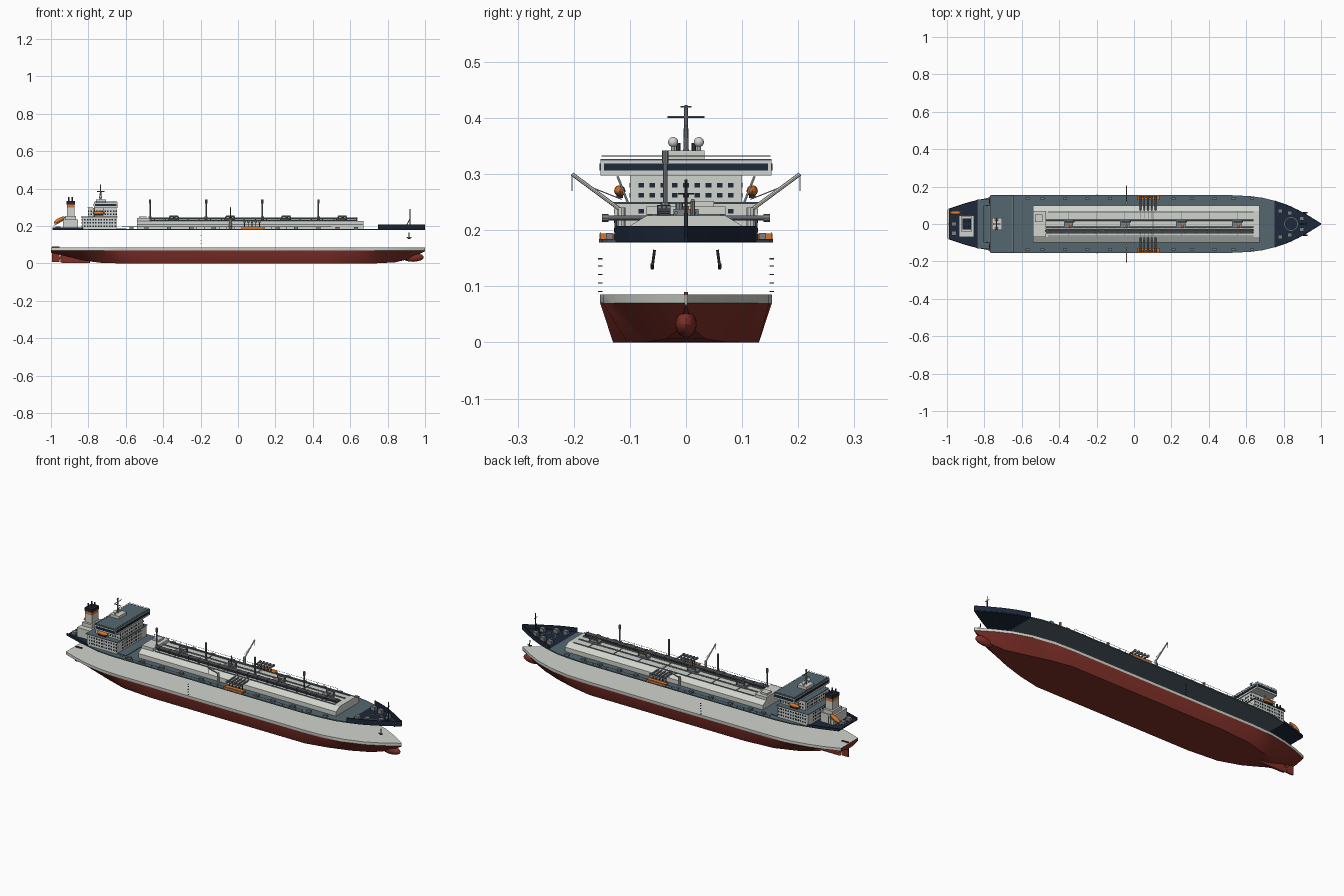
import bpy, bmesh, math
from mathutils import Vector, Matrix

if "Cube" in bpy.data.objects:
    bpy.data.objects.remove(bpy.data.objects["Cube"])


def material(name, r, g, b):
    m = bpy.data.materials.new(name)
    m.use_nodes = True
    m.diffuse_color = (r, g, b, 1)
    m.node_tree.nodes["Principled BSDF"].inputs["Base Color"].default_value = (r, g, b, 1)
    return m


RED = material("hull red", .22, .03, .022)
LIGHT = material("light grey paint", .64, .66, .61)
SLATE = material("deck slate", .09, .135, .16)
NAVY = material("dark navy", .012, .021, .042)
ORANGE = material("safety orange", .7, .18, .025)
PIPE = material("pipe grey", .2, .22, .24)
DARK = material("dark steel", .045, .05, .06)


def finish(bm, name, *mats, smooth=False):
    bmesh.ops.recalc_face_normals(bm, faces=bm.faces)
    mesh = bpy.data.meshes.new(name)
    bm.to_mesh(mesh)
    bm.free()
    ob = bpy.data.objects.new(name, mesh)
    bpy.context.collection.objects.link(ob)
    for m in mats:
        mesh.materials.append(m)
    if smooth:
        bpy.ops.object.select_all(action="DESELECT")
        ob.select_set(True)
        bpy.context.view_layer.objects.active = ob
        bpy.ops.object.shade_smooth_by_angle(angle=math.radians(35))
    return ob


def add_box(bm, x0, x1, y0, y1, z0, z1):
    size = Matrix.Diagonal((x1 - x0, y1 - y0, z1 - z0, 1))
    centre = Matrix.Translation(((x0 + x1) / 2, (y0 + y1) / 2, (z0 + z1) / 2))
    bmesh.ops.create_cube(bm, size=1, matrix=centre @ size)


def add_rod(bm, start, end, r, r_end=None, sides=8):
    a, b = Vector(start), Vector(end)
    turn = (b - a).to_track_quat("Z", "Y").to_matrix().to_4x4()
    bmesh.ops.create_cone(bm, cap_ends=True, segments=sides, radius1=r, radius2=r if r_end is None else r_end,
                          depth=(b - a).length, matrix=Matrix.Translation((a + b) / 2) @ turn)


def boxes(name, mat, *items):
    bm = bmesh.new()
    for item in items:
        add_box(bm, *item)
    return finish(bm, name, mat)


def rods(name, mat, *items):
    bm = bmesh.new()
    for item in items:
        add_rod(bm, *item)
    return finish(bm, name, mat, smooth=True)


def ellipsoid(name, mat, centre, radii, tilt=0):
    bm = bmesh.new()
    place = Matrix.Translation(centre) @ Matrix.Rotation(tilt, 4, "Y") @ Matrix.Diagonal((*radii, 1))
    bmesh.ops.create_uvsphere(bm, u_segments=16, v_segments=10, radius=1, matrix=place)
    return finish(bm, name, mat, smooth=True)


# Lower hull: station = x, half width at top, half width at keel, keel height
stations = [(-1, .075, .02, .058), (-.92, .105, .03, .04), (-.84, .128, .05, .018), (-.74, .147, .08, .004),
            (-.62, .153, .115, 0), (-.45, .153, .13, 0), (.5, .153, .13, 0), (.62, .148, .105, 0),
            (.74, .127, .07, .001), (.84, .094, .035, .006), (.92, .053, .012, .025), (1, .002, .001, .066)]
bm = bmesh.new()
rings = []
for x, top, keel, low in stations:
    half = [(keel, low), (top, .07), (top, .085)]
    ring = half + [(-y, z) for y, z in reversed(half)]
    rings.append([bm.verts.new((x, y, z)) for y, z in ring])
for a, b in zip(rings, rings[1:]):
    for i in range(len(a)):
        j = (i + 1) % len(a)
        bm.faces.new((a[i], a[j], b[j], b[i]))
bm.faces.new(rings[0])
bm.faces.new(rings[-1])
for f in bm.faces:
    f.material_index = 1 if f.calc_center_median().z > .072 else 0
finish(bm, "lower_hull", RED, LIGHT, smooth=True)
ellipsoid("bulbous_bow", RED, (.935, 0, .033), (.058, .019, .024))
boxes("rudder_and_skeg", RED, (-.995, -.955, -.004, .004, .008, .09), (-.94, -.79, -.006, .006, .003, .05))
rods("propeller", ORANGE, ((-.955, 0, .028), (-.935, 0, .028), .006),
     *[((-.945, 0, .028), (-.945, .022 * math.cos(t), .028 + .022 * math.sin(t)), .003, .006)
       for t in (.3, 1.87, 3.44, 5.01)])

# Main deck plate
outline = [(-.99, .08), (-.9, .11), (-.83, .128), (-.75, .148), (-.65, .155), (.5, .155), (.62, .149),
           (.69, .14), (.75, .124), (.82, .1), (.88, .072), (.94, .038), (1, .001)]
bm = bmesh.new()
strips = [[bm.verts.new((x, s * w, z)) for s, z in ((-1, .178), (1, .178), (1, .184), (-1, .184))]
          for x, w in outline]
for a, b in zip(strips, strips[1:]):
    for i in range(4):
        j = (i + 1) % 4
        f = bm.faces.new((a[i], a[j], b[j], b[i]))
        f.material_index = int(not -.83 < f.calc_center_median().x < .75)
bm.faces.new(strips[0]).material_index = 1
bm.faces.new(strips[-1]).material_index = 1
finish(bm, "main_deck", SLATE, NAVY)

# Bulwarks around the bow and stern
for name, points, height in (("bow_bulwark", outline[8:], .207), ("stern_bulwark", outline[:3], .193)):
    bm = bmesh.new()
    for s in (-1, 1):
        row = [(bm.verts.new((x, s * w, .18)), bm.verts.new((x, s * w, height))) for x, w in points]
        for a, b in zip(row, row[1:]):
            bm.faces.new((a[0], b[0], b[1], a[1]))
    wall = finish(bm, name, NAVY)
    solid = wall.modifiers.new("thickness", "SOLIDIFY")
    solid.thickness = .004
    solid.offset = 0

# Cargo trunk with bevelled shoulders
profile = [(.1, .183), (.1, .208), (.07, .226)]
profile += [(-y, z) for y, z in reversed(profile)]
bm = bmesh.new()
ends = [[bm.verts.new((x, y, z)) for y, z in profile] for x in (-.54, .67)]
for i in range(len(profile)):
    j = (i + 1) % len(profile)
    bm.faces.new((ends[0][i], ends[0][j], ends[1][j], ends[1][i]))
for e in ends:
    bm.faces.new(e)
finish(bm, "cargo_trunk", LIGHT)
boxes("trunk_ribs", PIPE, *[(x, x + .003, -.07, .07, .225, .229) for x in (-.35, -.2, -.05, .1, .25, .4, .55)])
boxes("compressor_house", LIGHT, (-.54, -.47, -.07, .07, .2, .242), (-.53, -.49, .01, .05, .24, .252))
boxes("trunk_walkways", SLATE, *[(-.46, .64, s * .064 - .003, s * .064 + .003, .226, .229) for s in (-1, 1)])
boxes("pipe_rack", DARK, (-.46, .64, -.052, -.028, .23, .234),
      *[(-.45 + i * .06, -.445 + i * .06, -.052, -.028, .222, .245) for i in range(19)])
rods("cargo_pipes", PIPE, *[((-.47, y, z), (.64, y, z), .0035) for y, z in
                            ((-.047, .241), (-.039, .241), (-.031, .241), (-.018, .231), (.02, .23))])

# Tank domes with vent masts
masts, domes, loops = [], [], []
for x in (-.35, -.05, .25, .55):
    domes.append((x - .025, x + .025, -.022, .022, .226, .238))
    loops += [((x - .015, .012, .236), (x - .015, .012, .252), .004), ((x - .015, .012, .252), (x + .03, .012, .252), .004),
              ((x + .03, .012, .252), (x + .03, .012, .226), .004), ((x + .01, -.012, .236), (x + .01, -.012, .248), .007)]
    v = x - .12
    masts += [((v, -.037, .22), (v, -.037, .335), .004), ((v, -.037, .32), (v, -.037, .342), .006),
              ((v, -.037, .226), (v, -.037, .25), .008)]
boxes("tank_domes", PIPE, *domes)
boxes("dome_hatches", ORANGE, *[(d[0] + .03, d[0] + .04, -.005, .005, .238, .243) for d in domes])
rods("dome_pipework", PIPE, *loops)
rods("vent_masts", PIPE, *masts)

# Loading manifold and drip trays on both sides
flow, trays, posts = [], [], []
for s in (-1, 1):
    for i in range(5):
        x = .035 + i * .02
        flow += [((x, s * .03, .222), (x, s * .148, .222), .0045), ((x, s * .138, .222), (x, s * .15, .222), .007)]
        posts.append((x - .002, x + .002, s * .125 - .002, s * .125 + .002, .183, .222))
    y0, y1 = sorted((s * .128, s * .154))
    trays.append((.02, .135, y0, y1, .184, .194))
rods("manifold_pipes", PIPE, *flow)
boxes("manifold_supports", DARK, *posts)
boxes("drip_trays", ORANGE, *trays)

# Hose cranes amidships
cranes = []
for s in (-1, 1):
    cranes += [((-.04, s * .115, .183), (-.04, s * .115, .24), .007), ((-.04, s * .115, .235), (-.04, s * .203, .3), .0035),
               ((-.04, s * .203, .3), (-.04, s * .203, .27), .001), ((-.04, s * .115, .255), (-.04, s * .17, .277), .001)]
rods("hose_cranes", LIGHT, *cranes)
rods("midship_mast", PIPE, ((-.04, 0, .226), (-.04, 0, .29), .003))

# Side rails, deck lockers and mooring fittings
rails, bitts = [], []
for s in (-1, 1):
    rails.append(((-.62, s * .153, .196), (.5, s * .153, .196), .0007))
    rails += [((-.62 + i * .04, s * .153, .183), (-.62 + i * .04, s * .153, .196), .0007) for i in range(29)]
    for x in (-.58, -.5, -.38, -.26, -.14, .2, .3, .42, .52, .62):
        bitts.append((x, x + .022, s * .137 - .006, s * .137 + .006, .183, .195))
rods("side_rails", PIPE, *rails)
boxes("mooring_fittings", PIPE, *bitts)

# Accommodation block
boxes("accommodation", LIGHT, (-.835, -.65, -.127, .127, .183, .247), (-.8, -.65, -.1, .1, .247, .297))
boxes("bridge", LIGHT, (-.77, -.645, -.152, .152, .297, .324))
boxes("bridge_windows", NAVY, (-.772, -.643, -.146, .146, .306, .319), (-.765, -.65, -.154, .154, .306, .319))
boxes("roof_decks", SLATE, (-.77, -.645, -.152, .152, .324, .327), (-.84, -.645, -.132, .132, .247, .25),
      (-.805, -.775, -.1, .1, .297, .3), (-.65, -.6, -.12, .12, .183, .187))
panes = []
for z in (.2, .217, .234, .262, .28):
    wide, back, count = (.127, -.835, 12) if z < .25 else (.1, -.8, 10)
    for i in range(count):
        x = back + .012 + i * .0148
        for y in (-wide, wide):
            panes.append((x, x + .008, y - .001, y + .001, z - .004, z + .004))
    for i in range(-4, 5):
        for x in (back, -.65):
            panes.append((x - .001, x + .001, i * .02 - .005, i * .02 + .005, z - .004, z + .004))
boxes("cabin_windows", NAVY, *panes)
rods("bridge_rails", PIPE, *[((-.768, s * .15, .332), (-.648, s * .15, .332), .0008) for s in (-1, 1)],
     *[((x, -.15, .332), (x, .15, .332), .0008) for x in (-.768, -.648)])

# Radar mast and satellite domes
boxes("radar_house", LIGHT, (-.76, -.705, -.033, .033, .327, .342))
rods("radar_mast", PIPE, ((-.735, 0, .34), (-.735, 0, .423), .005, .003), ((-.735, -.033, .402), (-.735, .033, .402), .0018),
     ((-.735, -.01, .42), (-.735, .01, .42), .0015), ((-.755, 0, .385), (-.715, 0, .385), .002))
for s in (-1, 1):
    ellipsoid("satellite_dome", LIGHT, (-.735, s * .023, .357), (.009, .009, .009))
    rods("dome_post", LIGHT, ((-.735, s * .023, .34), (-.735, s * .023, .35), .004))
    # Lifeboats on davits
    ellipsoid("lifeboat", ORANGE, (-.745, s * .118, .27), (.032, .01, .01))
    boxes("lifeboat_keel", NAVY, (-.768, -.722, s * .118 - .006, s * .118 + .006, .257, .263))
    rods("lifeboat_davits", LIGHT, *[((x, s * .104, .25), (x, s * .122, .296), .002) for x in (-.77, -.72)])
    # Anchors
    rods("anchor", DARK, ((.915, s * .056, .165), (.915, s * .06, .135), .0025), ((.903, s * .06, .14), (.915, s * .06, .132), .003),
         ((.927, s * .06, .14), (.915, s * .06, .132), .003))
    # Draught marks
    boxes("draught_marks", DARK, *[(-.2, -.195, s * .153 - .004, s * .153 + .004, z / 100, z / 100 + .002) for z in (9, 10.5, 12, 13.5, 14.8)])

# Funnel, engine casing and free-fall boat
boxes("engine_casing", LIGHT, (-.935, -.855, -.07, .045, .183, .235), (-.925, -.865, -.04, .04, .235, .255))
boxes("funnel", LIGHT, (-.915, -.873, -.028, .028, .25, .3))
boxes("funnel_band", ORANGE, (-.915, -.873, -.028, .028, .3, .316))
boxes("funnel_cap", NAVY, (-.917, -.871, -.03, .03, .316, .334))
rods("exhaust_pipes", DARK, *[((x, y, .33), (x, y, .355), .004) for x in (-.905, -.885) for y in (-.014, .014)])
ellipsoid("free_fall_boat", ORANGE, (-.955, .06, .232), (.034, .011, .011), -.5)
rods("boat_ramp", LIGHT, *[((-.985, y, .203), (-.915, y, .24), .002) for y in (.052, .068)],
     *[((-.92, y, .183), (-.92, y, .238), .002) for y in (.052, .068)])
boxes("stern_winches", PIPE, *[(-.975, -.95, y - .012, y + .012, .184, .198) for y in (-.05, 0)])

# Foredeck ring, winches and foremast
bm = bmesh.new()
for i in range(24):
    a, b = (math.tau * k / 24 for k in (i, i + 1))
    add_rod(bm, (.84 + .035 * math.cos(a), .035 * math.sin(a), .186), (.84 + .035 * math.cos(b), .035 * math.sin(b), .186), .002, sides=6)
finish(bm, "foredeck_ring", LIGHT)
winches = [(x, x + .025, s * y - .011, s * y + .011, .184, .205) for s in (-1, 1) for x, y in ((.77, .07), (.82, .058), (.885, .03))]
boxes("foredeck_winches", PIPE, *winches)
rods("foremast", DARK, ((.92, 0, .184), (.92, 0, .29), .004, .002), ((.92, -.014, .265), (.92, .014, .265), .0015),
     ((.89, 0, .184), (.92, 0, .24), .002))
